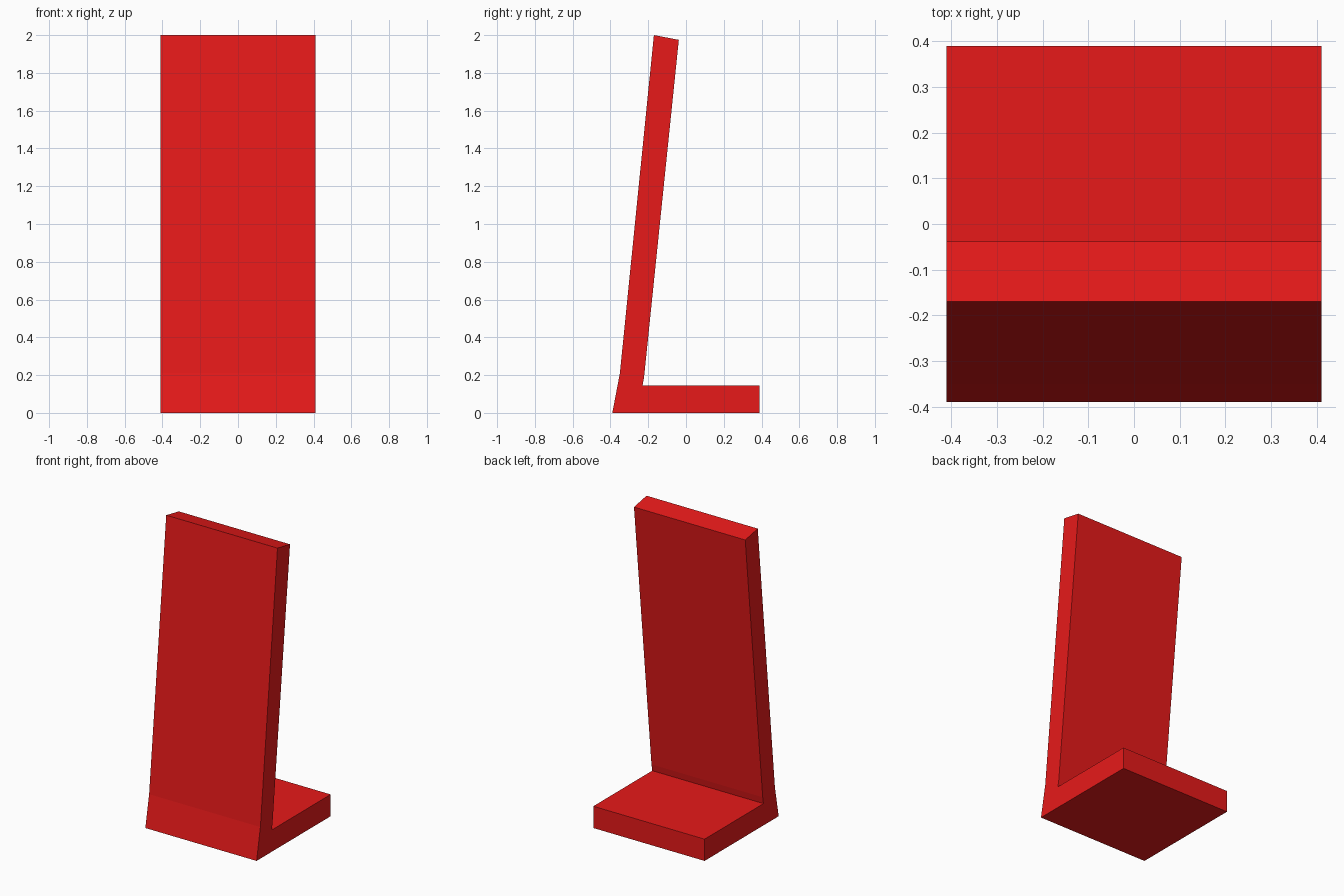
import bpy, bmesh

if "Cube" in bpy.data.objects:
    bpy.data.objects.remove(bpy.data.objects["Cube"])

HALF_WIDTH = 0.41

# Side profile (y, z): flat seat slab with a leaning back panel
PROFILE = [(-0.39, 0), (0.39, 0), (0.39, 0.145), (-0.23, 0.145),
           (-0.222, 0.19), (-0.038, 1.975), (-0.17, 2.0), (-0.35, 0.21)]

red = bpy.data.materials.new("red")
red.diffuse_color = (0.8, 0.01, 0.01, 1)
red.use_nodes = True
red.node_tree.nodes["Principled BSDF"].inputs["Base Color"].default_value = red.diffuse_color


def extrude_profile(name, points, half_width, material):
    bm = bmesh.new()
    face = bm.faces.new([bm.verts.new((-half_width, y, z)) for y, z in points])
    new = bmesh.ops.extrude_face_region(bm, geom=[face])["geom"]
    verts = [v for v in new if isinstance(v, bmesh.types.BMVert)]
    bmesh.ops.translate(bm, verts=verts, vec=(2 * half_width, 0, 0))
    bmesh.ops.recalc_face_normals(bm, faces=bm.faces)
    mesh = bpy.data.meshes.new(name)
    bm.to_mesh(mesh)
    bm.free()
    mesh.materials.append(material)
    obj = bpy.data.objects.new(name, mesh)
    bpy.context.collection.objects.link(obj)
    return obj


# Seat and back in one continuous L-shaped piece
extrude_profile("seat_and_back", PROFILE, HALF_WIDTH, red)
